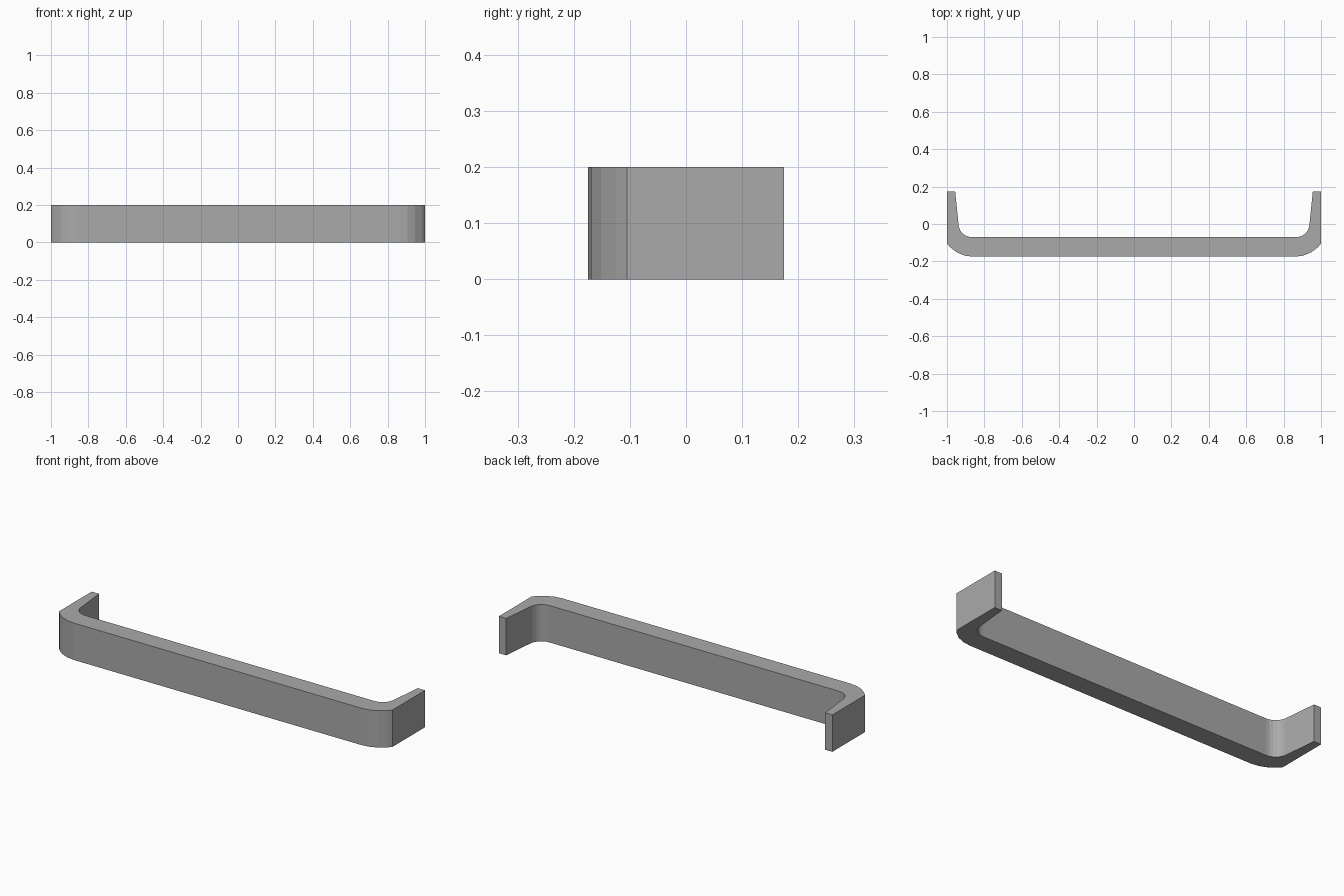
import bpy, bmesh, math

if "Cube" in bpy.data.objects:
    bpy.data.objects.remove(bpy.data.objects["Cube"])

HEIGHT = 0.2

def arc(cx, cy, r, degrees):
    """Points on an arc, angle measured from straight down towards +x."""
    return [(cx + r * math.sin(math.radians(a)), cy - r * math.cos(math.radians(a))) for a in degrees]

# Right half of the profile: outer bend, leg end, tapered inner leg, inner bend
outer = arc(0.86, 0.0, 0.175, [0, 15, 30, 45, 53.13])
leg_end = [(1.0, 0.175), (0.956, 0.175)]
inner = arc(0.868, 0.0, 0.07, [85, 75, 60, 45, 30, 15, 0])
half = outer + leg_end + inner
profile = half + [(-x, y) for x, y in reversed(half)]

# Extrude the profile upwards
bm = bmesh.new()
face = bm.faces.new([bm.verts.new((x, y, 0)) for x, y in profile])
ext = bmesh.ops.extrude_face_region(bm, geom=[face], use_keep_orig=True)
top = [g for g in ext["geom"] if isinstance(g, bmesh.types.BMVert)]
bmesh.ops.translate(bm, verts=top, vec=(0, 0, HEIGHT))
bmesh.ops.recalc_face_normals(bm, faces=bm.faces)

mesh = bpy.data.meshes.new("pull_handle")
bm.to_mesh(mesh)
bm.free()
handle = bpy.data.objects.new("pull_handle", mesh)
bpy.context.collection.objects.link(handle)

# Plain grey
grey = bpy.data.materials.new("mid_grey")
grey.diffuse_color = (0.4, 0.4, 0.4, 1)
grey.use_nodes = True
grey.node_tree.nodes["Principled BSDF"].inputs["Base Color"].default_value = grey.diffuse_color
mesh.materials.append(grey)
